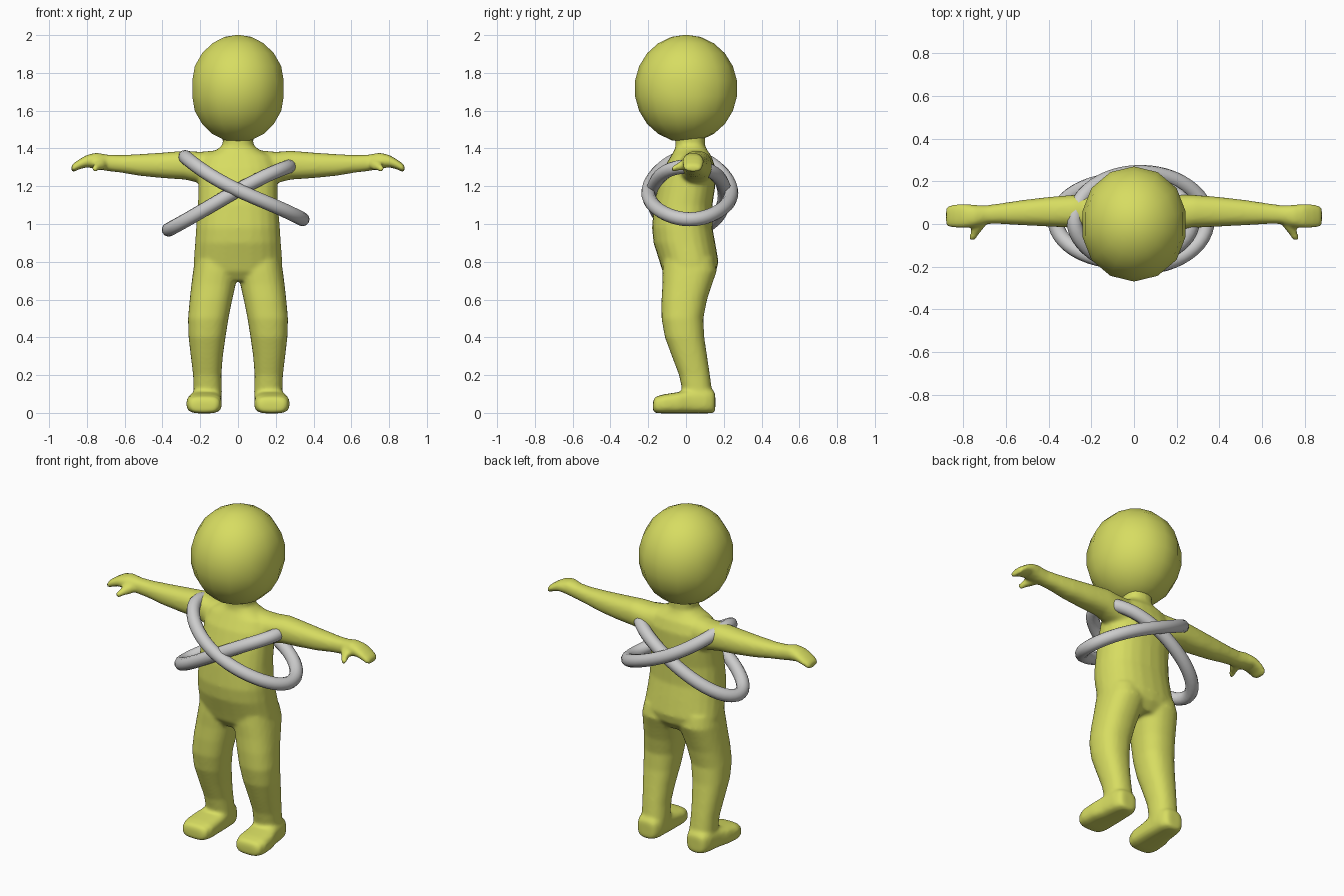
import bpy, bmesh, math
from mathutils import Vector

skin = bpy.data.materials.new("yellow_green")
skin.diffuse_color = (0.68, 0.72, 0.12, 1)
N = 24


def loft(bm, axis, sections, side=1, power=2.3):
    """Closed loft along an axis; section = (position, u0, u1, v0, v1) bounds."""
    rings = []
    for p, u0, u1, v0, v1 in sections:
        ring = []
        for i in range(N):
            t = 2 * math.pi * i / N
            c, s = math.cos(t), math.sin(t)
            u = (u0 + u1) / 2 + (u1 - u0) / 2 * math.copysign(abs(c) ** (2 / power), c)
            v = (v0 + v1) / 2 + (v1 - v0) / 2 * math.copysign(abs(s) ** (2 / power), s)
            co = {'x': (p, u, v), 'y': (u, p, v), 'z': (u, v, p)}[axis]
            ring.append(bm.verts.new((co[0] * side, co[1], co[2])))
        rings.append(ring)
    faces = [bm.faces.new((a[i], a[(i + 1) % N], b[(i + 1) % N], b[i]))
             for a, b in zip(rings, rings[1:]) for i in range(N)]
    faces += [bm.faces.new(rings[0]), bm.faces.new(rings[-1])]
    bmesh.ops.recalc_face_normals(bm, faces=faces)


def finish(bm, name):
    me = bpy.data.meshes.new(name)
    bm.to_mesh(me)
    bm.free()
    me.shade_smooth()
    me.materials.append(skin)
    ob = bpy.data.objects.new(name, me)
    bpy.context.collection.objects.link(ob)
    return ob


# Torso, neck and hips
bm = bmesh.new()
loft(bm, 'z', [
    (0.70, -0.20, 0.20, -0.09, 0.12), (0.75, -0.235, 0.235, -0.125, 0.16),
    (0.80, -0.235, 0.235, -0.14, 0.172), (0.90, -0.227, 0.227, -0.172, 0.155),
    (0.98, -0.222, 0.222, -0.18, 0.14), (1.10, -0.212, 0.212, -0.17, 0.14),
    (1.20, -0.21, 0.21, -0.15, 0.155), (1.30, -0.21, 0.21, -0.115, 0.155),
    (1.36, -0.18, 0.18, -0.08, 0.135), (1.395, -0.11, 0.11, -0.06, 0.11),
    (1.42, -0.08, 0.08, -0.055, 0.10), (1.50, -0.085, 0.085, -0.06, 0.10)])

for side in (-1, 1):
    # Leg
    loft(bm, 'z', [
        (0.05, 0.085, 0.235, -0.02, 0.14), (0.12, 0.085, 0.235, -0.02, 0.137),
        (0.20, 0.088, 0.238, -0.037, 0.127), (0.30, 0.08, 0.25, -0.075, 0.112),
        (0.40, 0.066, 0.262, -0.112, 0.097), (0.50, 0.05, 0.265, -0.13, 0.092),
        (0.60, 0.03, 0.256, -0.13, 0.112), (0.68, 0.012, 0.247, -0.125, 0.138),
        (0.75, -0.005, 0.238, -0.125, 0.163), (0.82, 0.0, 0.225, -0.12, 0.15)], side)
    # Foot
    loft(bm, 'y', [
        (-0.175, 0.12, 0.24, 0.01, 0.06), (-0.165, 0.10, 0.26, 0.0, 0.085),
        (-0.12, 0.086, 0.274, -0.003, 0.098), (-0.04, 0.086, 0.268, -0.003, 0.11),
        (0.02, 0.086, 0.252, -0.003, 0.125), (0.11, 0.09, 0.24, -0.003, 0.13),
        (0.145, 0.105, 0.225, 0.0, 0.12), (0.155, 0.125, 0.205, 0.01, 0.10)], side, 3.2)
    # Arm and mitten hand
    loft(bm, 'x', [
        (0.10, -0.05, 0.13, 1.18, 1.392), (0.20, -0.035, 0.137, 1.215, 1.382),
        (0.28, -0.018, 0.137, 1.235, 1.388), (0.40, -0.012, 0.127, 1.243, 1.378),
        (0.52, -0.006, 0.113, 1.255, 1.37), (0.62, 0.0, 0.098, 1.272, 1.365),
        (0.69, 0.0, 0.088, 1.28, 1.367), (0.75, -0.015, 0.09, 1.29, 1.378),
        (0.80, -0.02, 0.095, 1.30, 1.366), (0.84, -0.02, 0.093, 1.29, 1.343),
        (0.87, -0.015, 0.088, 1.275, 1.322), (0.882, -0.005, 0.078, 1.28, 1.308)], side)
    # Thumb
    loft(bm, 'y', [
        (0.03, 0.69, 0.745, 1.29, 1.345), (-0.015, 0.70, 0.76, 1.285, 1.34),
        (-0.05, 0.73, 0.77, 1.28, 1.32), (-0.078, 0.745, 0.775, 1.276, 1.304)], side)

# Blend the overlapping body parts into one smooth skin
body = finish(bm, "body")
rm = body.modifiers.new("blend", 'REMESH')
rm.mode = 'VOXEL'
rm.voxel_size = 0.01
rm.use_smooth_shade = True
sm = body.modifiers.new("soften", 'SMOOTH')
sm.factor = 0.5
sm.iterations = 8

# Head: coarse sphere, flat at the sides, points at front and back
bm = bmesh.new()
bmesh.ops.create_uvsphere(bm, u_segments=14, v_segments=11, radius=1)
for v in bm.verts:
    x, y, z = v.co
    rz = 0.285
    v.co = Vector((max(-0.242, min(0.242, x * 0.258)), y * 0.273, 1.717 + z * rz))
ys = max(v.co.y for v in bm.verts)
for v in bm.verts:
    v.co.y *= 0.27 / ys
finish(bm, "head")


def band(name, low, high, yc, ry, lift):
    """Elliptical ring slung from one shoulder to the opposite side."""
    cu = bpy.data.curves.new(name, 'CURVE')
    cu.dimensions = '3D'
    cu.bevel_depth = 0.037
    cu.bevel_resolution = 4
    n = 48
    sp = cu.splines.new('POLY')
    sp.points.add(n - 1)
    sp.use_cyclic_u = True
    sp.use_smooth = True
    for i, p in enumerate(sp.points):
        t = 2 * math.pi * i / n
        f = (1 + math.cos(t)) / 2
        x = low[0] + (high[0] - low[0]) * f
        z = low[1] + (high[1] - low[1]) * f - lift * math.sin(t) ** 2 * f
        p.co = (x, yc + ry * math.sin(t), z, 1)
    ob = bpy.data.objects.new(name, cu)
    bpy.context.collection.objects.link(ob)
    bpy.ops.object.select_all(action='DESELECT')
    ob.select_set(True)
    bpy.context.view_layer.objects.active = ob
    bpy.ops.object.convert(target='MESH')


# Two crossed rings around the chest
band("outer_ring", (0.342, 1.025), (-0.28, 1.355), 0.02, 0.22, 0.05)
band("inner_ring", (-0.367, 0.97), (0.272, 1.305), 0.015, 0.19, -0.03)
